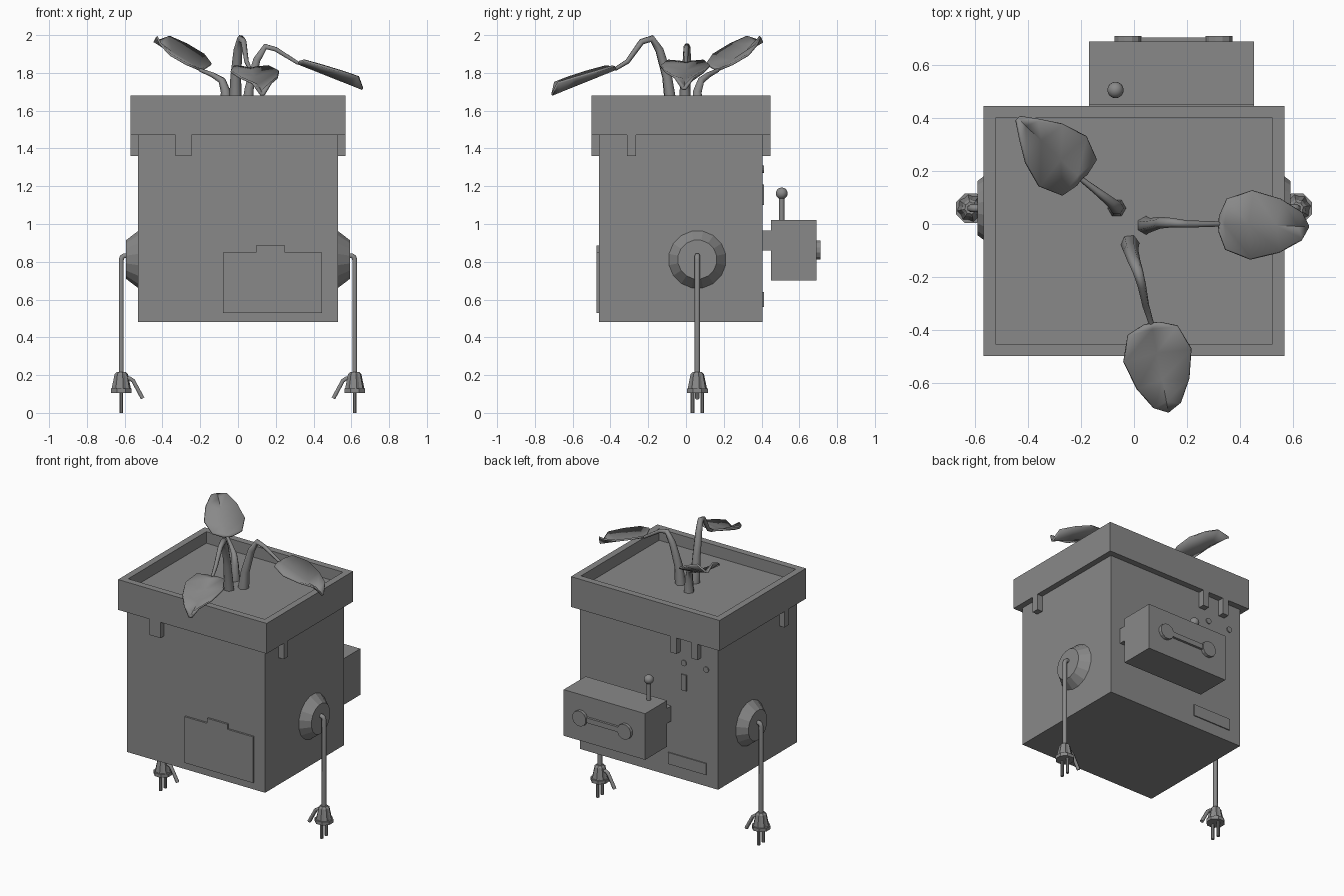
import bpy, bmesh, math
from mathutils import Vector

cube = bpy.data.objects.get("Cube")
if cube:
    bpy.data.objects.remove(cube, do_unlink=True)

grey = bpy.data.materials.new("matte_grey")
grey.use_nodes = True
COLOUR = (0.25, 0.25, 0.25, 1)
grey.diffuse_color = COLOUR
grey.node_tree.nodes["Principled BSDF"].inputs["Base Color"].default_value = COLOUR


def add(name, data):
    ob = bpy.data.objects.new(name, data)
    data.materials.append(grey)
    bpy.context.collection.objects.link(ob)
    return ob


def finish(name, bm, smooth=False):
    bmesh.ops.recalc_face_normals(bm, faces=bm.faces)
    me = bpy.data.meshes.new(name)
    bm.to_mesh(me)
    bm.free()
    ob = add(name, me)
    if smooth:
        bpy.ops.object.select_all(action='DESELECT')
        ob.select_set(True)
        bpy.context.view_layer.objects.active = ob
        bpy.ops.object.shade_smooth_by_angle(angle=math.radians(40))
    return ob


def box(name, x, y, z):
    bm = bmesh.new()
    bmesh.ops.create_cube(bm, size=1)
    for v in bm.verts:
        v.co = [r[0] + (c + 0.5) * (r[1] - r[0]) for c, r in zip(v.co, (x, y, z))]
    return finish(name, bm)


def lathe(name, centre, axis, profile, sides, ripple=0, smooth=False):
    """Stack of rings (radius, height) along an axis, capped at both ends."""
    bm = bmesh.new()
    turn = Vector((0, 0, 1)).rotation_difference(Vector(axis))
    rings = []
    for r, h in profile:
        ring = []
        for i in range(sides):
            a = math.tau * (i + 0.5) / sides
            rr = r * (1 - ripple * (i % 2))
            p = Vector((rr * math.cos(a), rr * math.sin(a), h))
            ring.append(bm.verts.new(Vector(centre) + turn @ p))
        rings.append(ring)
    for a, b in zip(rings, rings[1:]):
        for i in range(sides):
            j = (i + 1) % sides
            bm.faces.new((a[i], a[j], b[j], b[i]))
    bm.faces.new(rings[0])
    bm.faces.new(rings[-1])
    return finish(name, bm, smooth)


def tube(name, points, radii, resolution=1):
    cu = bpy.data.curves.new(name, 'CURVE')
    cu.dimensions = '3D'
    cu.bevel_depth = 1
    cu.bevel_resolution = resolution
    cu.use_fill_caps = True
    sp = cu.splines.new('POLY')
    sp.points.add(len(points) - 1)
    for p, co, r in zip(sp.points, points, radii):
        p.co = (*co, 1)
        p.radius = r
    sp.use_smooth = True
    return add(name, cu)


def leaf(name, base, tip):
    """Cupped pointed leaf with raised edges."""
    base, tip = Vector(base), Vector(tip)
    along = tip - base
    side = along.cross(Vector((0, 0, 1))).normalized()
    up = side.cross(along).normalized()
    bm = bmesh.new()
    rows = []
    for t, w, lift in ((0, .03, .01), (.06, .095, .025), (.33, .13, .035),
                       (.64, .1, .045), (.88, .05, .05), (1, .008, .0)):
        rows.append([bm.verts.new(base + along * t + side * w * s + up * lift * abs(s))
                     for s in (-1, 0, 1)])
    for a, b in zip(rows, rows[1:]):
        for i in range(2):
            bm.faces.new((a[i], a[i + 1], b[i + 1], b[i]))
    ob = finish(name, bm, True)
    mod = ob.modifiers.new("thickness", 'SOLIDIFY')
    mod.thickness = 0.012
    mod.offset = 0


# Planter body and the rim with its sunken soil bed
box("planter_body", (-.53, .53), (-.46, .405), (.48, 1.5))
rim = box("planter_rim", (-.57, .57), (-.5, .447), (1.47, 1.68))
bm = bmesh.new()
bm.from_mesh(rim.data)
top = max(bm.faces, key=lambda f: f.calc_center_median().z)
bmesh.ops.inset_region(bm, faces=[top], thickness=.065)
wall = bmesh.ops.extrude_face_region(bm, geom=[top])
bmesh.ops.translate(bm, vec=(0, 0, -.08),
                    verts=[v for v in wall["geom"] if isinstance(v, bmesh.types.BMVert)])
bmesh.ops.delete(bm, geom=[top], context='FACES_ONLY')
bm.to_mesh(rim.data)
bm.free()

# Drip tabs hanging from the rim
TAB = (1.36, 1.48)
box("front_tab", (-.33, -.245), (-.5, -.455), TAB)
for s, side in ((1, "left"), (-1, "right")):
    box(side + "_tab", sorted((s * .525, s * .57)), (-.312, -.265), TAB)
for i, x in enumerate((-.24, -.4)):
    box(f"back_tab_{i}", (x, x + .046), (.4, .447), TAB)

# Front access panel with a raised tab
bm = bmesh.new()
outline = [(-.08, .53), (.445, .53), (.445, .85), (.25, .85), (.25, .885),
           (.095, .885), (.095, .85), (-.08, .85)]
face = bm.faces.new([bm.verts.new((x, -.455, z)) for x, z in outline])
ext = bmesh.ops.extrude_face_region(bm, geom=[face])
bmesh.ops.translate(bm, vec=(0, -.018, 0),
                    verts=[v for v in ext["geom"] if isinstance(v, bmesh.types.BMVert)])
finish("front_panel", bm)

# Back details: buttons, slot and label plate
for i, x in enumerate((-.27, -.44)):
    lathe(f"back_button_{i}", (x, .4, 1.29), (0, 1, 0), ((.02, 0), (.02, .012)), 12)
box("back_slot", (-.29, -.25), (.4, .412), (1.1, 1.21))
box("back_plate", (-.44, -.15), (.4, .412), (.56, .64))

# Back control box with neck, handle and lever
box("control_neck", (-.17, .455), (.4, .46), (.86, .965))
box("control_box", (-.17, .455), (.45, .69), (.7, 1.02))
for i, x in enumerate((-.022, .322)):
    lathe(f"handle_end_{i}", (x, .685, .862), (0, 1, 0), ((.053, 0), (.053, .027)), 12)
box("handle_bar", (-.022, .322), (.685, .706), (.845, .88))
lathe("lever_stem", (-.07, .507, 1.01), (0, 0, 1), ((.014, 0), (.014, .14)), 10, smooth=True)
bm = bmesh.new()
bmesh.ops.create_uvsphere(bm, u_segments=16, v_segments=10, radius=.031)
bmesh.ops.translate(bm, vec=(-.07, .507, 1.162), verts=bm.verts)
finish("lever_knob", bm, True)

# Arms: side socket, hanging cord and three-pronged plug
Y = .06
for s, side in ((1, "left"), (-1, "right")):
    lathe(side + "_socket", (s * .525, Y, .812), (s, 0, 0),
          ((.153, 0), (.153, .005), (.104, .068)), 16)
    X = s * .618
    tube(side + "_cord", [(s * .585, Y, .832), (s * .603, Y, .832), (s * .614, Y, .825),
                          (X, Y, .81), (X, Y, .2)], [.015] * 5)
    lathe(side + "_plug", (X, Y, 0), (0, 0, 1),
          ((.024, .217), (.036, .205), (.052, .128)), 16, ripple=.14)
    lathe(side + "_plug_base", (X, Y, 0), (0, 0, 1), ((.06, .128), (.06, .105)), 8)
    for i, dy in enumerate((-.026, .026)):
        lathe(f"{side}_prong_{i}", (X, Y + dy, 0), (0, 0, 1), ((.011, 0), (.011, .11)), 8)
    tube(side + "_thumb_prong", [(s * .6, Y, .182), (s * .572, Y, .182),
                                 (s * .555, Y, .17), (s * .505, Y, .077)], [.012] * 4)

# Three stems with drooping or rising leaves
PLANTS = {
    "left": ([(.045, -.005, 1.59), (.06, -.005, 1.72), (.1, .005, 1.87), (.145, .005, 1.94),
              (.2, 0, 1.925), (.32, 0, 1.85)], (.66, -.01, 1.715)),
    "front": ([(-.015, -.075, 1.59), (-.012, -.1, 1.78), (0, -.14, 1.92), (.015, -.18, 1.982),
               (.03, -.235, 1.965), (.045, -.31, 1.86), (.065, -.375, 1.82)], (.13, -.71, 1.685)),
    "back": ([(-.065, .06, 1.59), (-.065, .06, 1.7), (-.085, .08, 1.76),
              (-.135, .12, 1.79), (-.2, .17, 1.815)], (-.44, .4, 1.965)),
}
for name, (path, tip) in PLANTS.items():
    n = len(path) - 1
    tube(name + "_stem", path, [.036 - .026 * (i / n) ** .7 for i in range(n + 1)])
    leaf(name + "_leaf", path[-1], tip)
